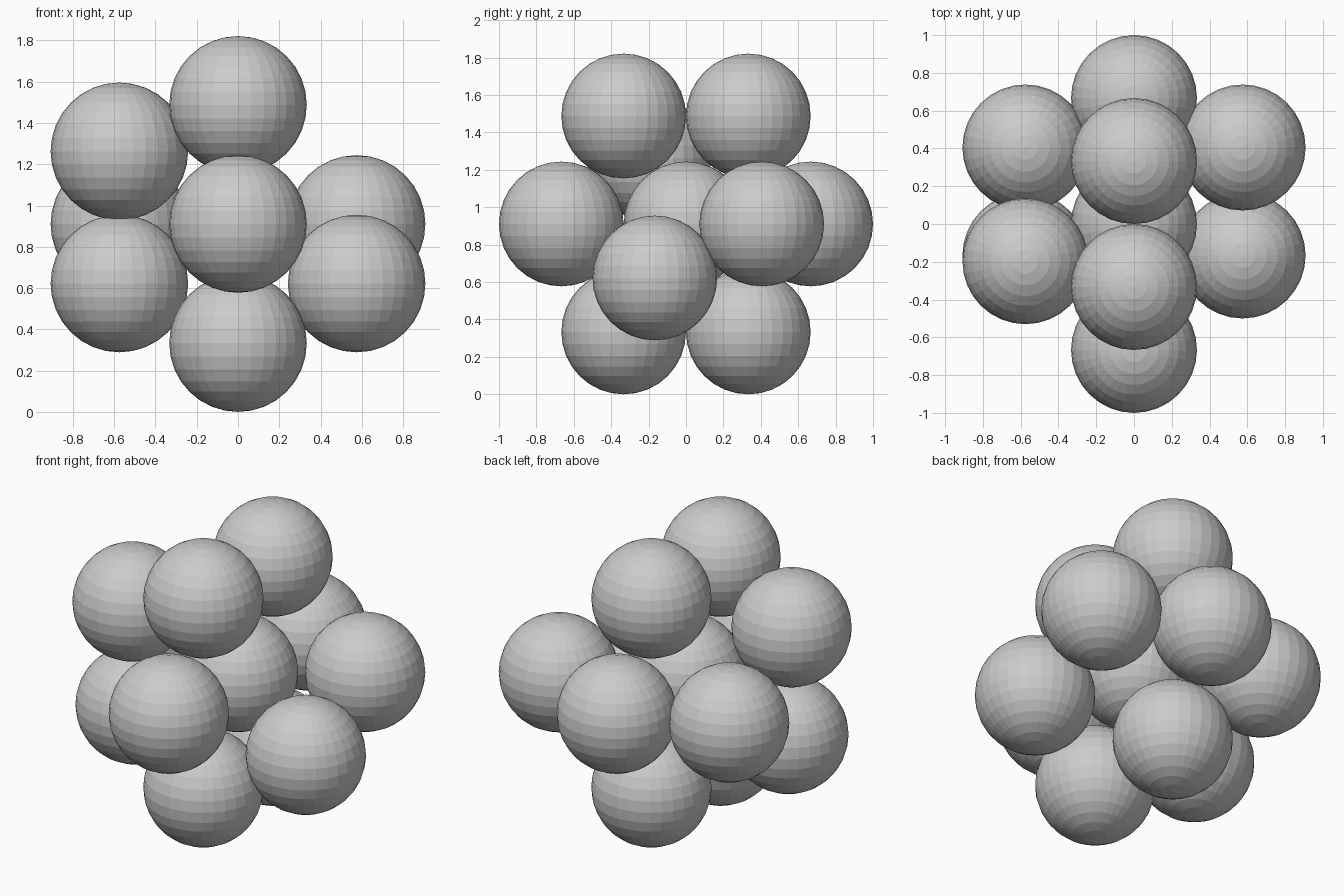
import bpy
from math import sin, cos, radians

if "Cube" in bpy.data.objects:
    bpy.data.objects.remove(bpy.data.objects["Cube"])

R = 1 / 3          # ball radius
D = 2 * R          # spacing of touching balls
CZ = R + D * cos(radians(30))   # height of the cluster centre


def ball(name, x, y, z):
    bpy.ops.mesh.primitive_uv_sphere_add(segments=32, ring_count=16, radius=R,
                                         location=(x, y, CZ + z))
    bpy.context.object.name = name


# centre ball and the ring of six around it in the x = 0 plane
ball("core_ball", 0, 0, 0)
for i in range(6):
    a = radians(60 * i)
    ball(f"ring_ball_{i + 1}", 0, D * cos(a), D * sin(a))

# balls resting on both sides of the ring
SX = 0.575
for side, s in (("right", 1), ("left", -1)):
    ball(f"{side}_rear_ball", s * SX, 0.405, 0)
    ball(f"{side}_lower_ball", s * SX, -R / 2, -D * cos(radians(30)) / 2)

# third ball on the left side only
ball("left_upper_ball", -SX, -0.197, 0.352)
